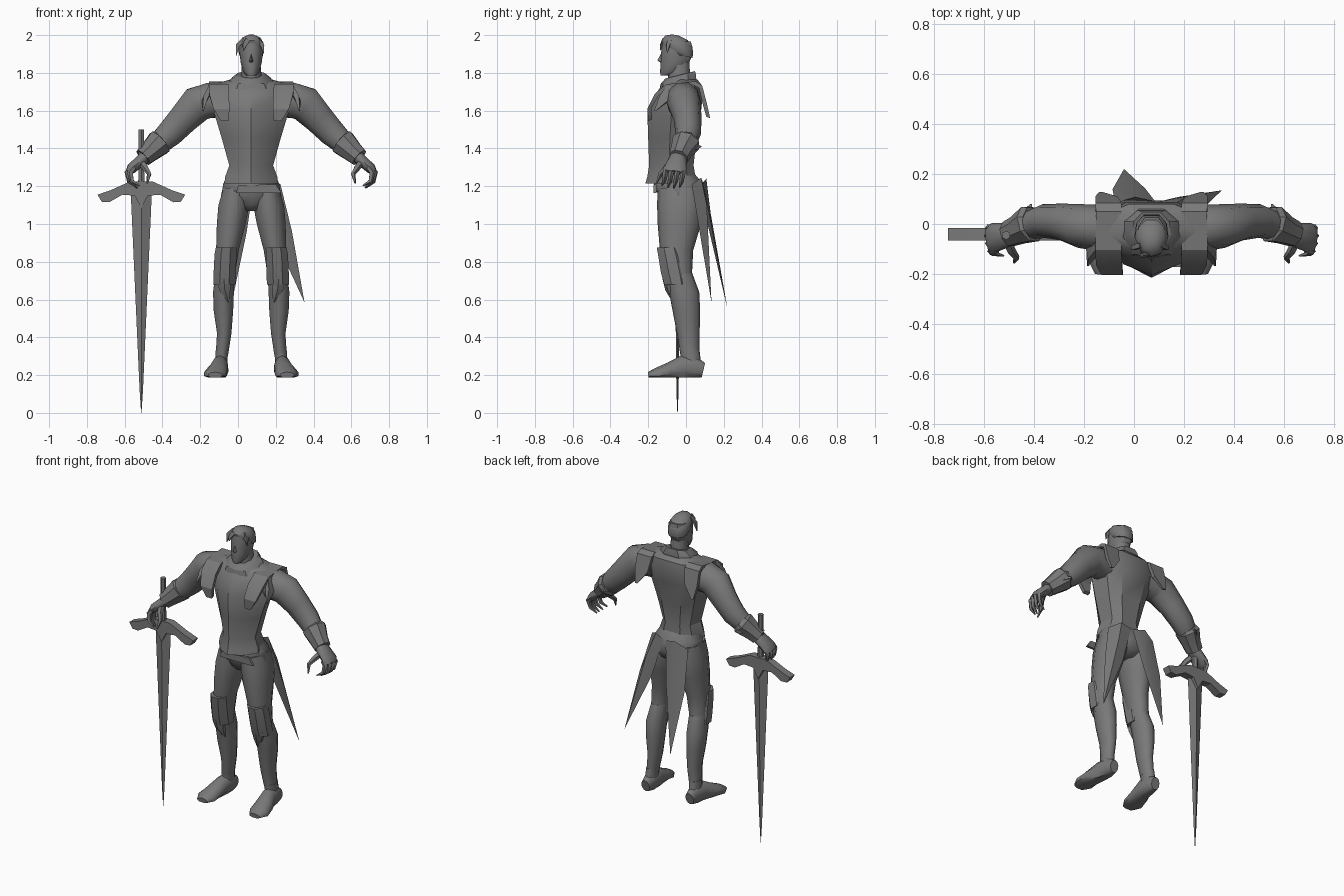
import bpy, bmesh, math
from mathutils import Vector as V

CX = 0.07  # body mirror plane
mat = bpy.data.materials.new("dark_grey")
mat.diffuse_color = (0.19, 0.19, 0.19, 1)


def make(name, verts, faces, angle=40):
    me = bpy.data.meshes.new(name)
    me.from_pydata([tuple(v) for v in verts], [], faces)
    bm = bmesh.new()
    bm.from_mesh(me)
    bmesh.ops.recalc_face_normals(bm, faces=bm.faces)
    bm.to_mesh(me)
    bm.free()
    me.materials.append(mat)
    ob = bpy.data.objects.new(name, me)
    bpy.context.collection.objects.link(ob)
    bpy.ops.object.select_all(action='DESELECT')
    ob.select_set(True)
    bpy.context.view_layer.objects.active = ob
    bpy.ops.object.shade_smooth_by_angle(angle=math.radians(angle))
    return ob


def bridge(name, rings, angle=40):
    n = len(rings[0])
    verts = [p for r in rings for p in r]
    faces = [(i * n + j, i * n + (j + 1) % n, (i + 1) * n + (j + 1) % n, (i + 1) * n + j)
             for i in range(len(rings) - 1) for j in range(n)]
    last = (len(rings) - 1) * n
    faces += [tuple(range(n)), tuple(range(last, last + n))]
    return make(name, verts, faces, angle)


def tube(name, secs, n=10, ref=(0, 1, 0), side=1, floor=None, flat=False, angle=55):
    """Loft ellipses (dx, y, z, a, b) along a path; b lies along ref."""
    pts = [V(s[:3]) for s in secs]
    rings = []
    for i, s in enumerate(secs):
        t = (pts[min(i + 1, len(pts) - 1)] - pts[max(i - 1, 0)]).normalized()
        if flat:
            t = V((0, 0, 1))
        u = V(ref).cross(t).normalized()
        w = t.cross(u)
        ring = []
        for k in range(n):
            a = 2 * math.pi * (k + 0.5) / n
            p = pts[i] + u * s[3] * math.cos(a) + w * s[4] * math.sin(a)
            if floor is not None:
                p.z = max(p.z, floor)
            ring.append(V((CX + side * p.x, p.y, p.z)))
        rings.append(ring)
    return bridge(name, rings, angle)


RIDGED = [(0, -1), (.55, -.7), (1, -.1), (.85, .65), (.45, 1)]
ROUND = [(0, -1), (.6, -.85), (1, -.15), (.9, .5), (.45, .95)]


def stack(name, secs, shape, tilt=0, angle=50):
    """Stack symmetric outlines (z, half_width, y_front, y_back)."""
    outline = shape + [(-x, y) for x, y in reversed(shape[1:])]
    rings = []
    for z, hw, f, b in secs:
        m, h = (f + b) / 2, (b - f) / 2
        rings.append([V((CX + hw * x, m + h * y, z + tilt * h * y)) for x, y in outline])
    return bridge(name, rings, angle)


def prism(name, outline, y, thick, angle=30):
    """Outline in x and z, thickened along y."""
    return bridge(name, [[V((x, y - thick, z)) for x, z in outline],
                         [V((x, y + thick, z)) for x, z in outline]], angle)


# torso, belt and hips
stack("torso", [(1.215, .142, -.215, .05), (1.25, .138, -.205, .05), (1.31, .116, -.195, .04),
                (1.45, .155, -.2, .055), (1.6, .2, -.205, .08), (1.68, .222, -.165, .088),
                (1.74, .2, -.125, .08), (1.765, .11, -.1, .06)], RIDGED, angle=30)
stack("belt", [(1.17, .15, -.165, .09), (1.18, .153, -.17, .095), (1.215, .148, -.17, .085),
               (1.225, .14, -.165, .08)], ROUND)
stack("hips", [(1.07, .05, -.1, .05), (1.1, .12, -.125, .085), (1.15, .16, -.15, .1),
               (1.22, .145, -.16, .09), (1.29, .11, -.15, .03)], ROUND)
prism("belt_plate", [(-.01, 1.165), (.0, 1.205), (.2, 1.21), (.23, 1.165)], -.165, .008)

# collar, neck and head
stack("collar", [(1.735, .13, -.14, .06), (1.765, .112, -.135, .058), (1.79, .078, -.11, .052)],
      ROUND, tilt=.25, angle=30)
stack("neck", [(1.72, .06, -.1, .03), (1.86, .048, -.09, .02)], ROUND)
stack("head", [(1.785, .026, -.135, -.07), (1.805, .042, -.137, -.03), (1.85, .055, -.135, .02),
               (1.89, .06, -.133, .035), (1.925, .064, -.13, .04), (1.965, .058, -.125, .03)], ROUND)
stack("hair", [(1.89, .062, -.075, .036), (1.915, .068, -.118, .042), (1.955, .066, -.13, .038),
               (1.985, .048, -.11, .012), (2.0, .018, -.075, -.035)], ROUND, tilt=-.2)
make("nose", [(CX, -.133, 1.9), (CX - .012, -.13, 1.86), (CX + .012, -.13, 1.86), (CX, -.152, 1.866),
              (CX, -.13, 1.852)], [(0, 1, 3), (0, 3, 2), (1, 4, 3), (2, 3, 4), (0, 2, 4, 1)])
for i, (x, y, z) in enumerate([(-.08, -.1, 1.89), (-.04, -.135, 1.92), (.066, -.1, 1.905)]):
    tube("hair_lock_%d" % i, [(x * .5, y * .85, 1.975, .018, .014), (x * .9, y * .95, 1.945, .014, .013),
                              (x, y, z, .002, .002)], n=4)

for side, tag in ((1, "left"), (-1, "right")):
    def limb(part, secs, **kw):
        return tube(tag + "_" + part, secs, side=side, **kw)

    # legs
    limb("thigh", [(.08, -.03, 1.19, .07, .12), (.092, -.028, 1.1, .086, .125),
                   (.106, -.035, 1.0, .08, .115), (.126, -.05, .86, .063, .088),
                   (.138, -.045, .74, .056, .077), (.145, -.02, .66, .052, .067)], flat=True)
    limb("shin", [(.138, -.04, .74, .054, .073), (.147, -.01, .64, .058, .08),
                  (.147, .002, .54, .054, .073), (.143, .012, .42, .04, .06),
                  (.155, .02, .31, .035, .05)], flat=True)
    # knee guard with a flared top and an inner point
    limb("knee_guard", [(.132, -.09, .875, .06, .07), (.136, -.082, .84, .063, .072),
                        (.14, -.062, .74, .064, .076), (.142, -.05, .68, .064, .07)],
         n=8, flat=True, angle=25)
    limb("knee_point", [(.145, -.09, .71, .042, .035), (.14, -.085, .65, .034, .025),
                        (.12, -.065, .585, .005, .006)], n=6, flat=True, angle=25)
    limb("ankle", [(.155, .02, .33, .036, .052), (.158, .025, .285, .034, .052),
                   (.16, .03, .23, .036, .06)], flat=True)
    limb("foot", [(.16, .092, .225, .03, .04), (.16, .05, .235, .04, .062),
                  (.165, -.02, .238, .046, .066), (.18, -.09, .22, .058, .046),
                  (.19, -.155, .205, .063, .034), (.19, -.2, .2, .038, .016)],
         ref=(0, 0, 1), floor=.187)

    # arms
    limb("arm", [(.14, -.015, 1.65, .09, .085), (.22, -.015, 1.655, .098, .092),
                 (.285, -.008, 1.635, .1, .088), (.36, .008, 1.555, .084, .074),
                 (.43, .012, 1.48, .075, .068), (.49, -.005, 1.425, .062, .058),
                 (.555, -.035, 1.37, .044, .042)])
    limb("bracer", [(.475, .002, 1.44, .064, .07), (.485, .0, 1.432, .075, .078),
                    (.535, -.025, 1.385, .06, .06), (.572, -.04, 1.352, .052, .054)],
         n=8, angle=25)
    limb("elbow_spike", [(.535, -.015, 1.385, .02, .035), (.5, .04, 1.41, .03, .025),
                         (.48, .08, 1.41, .004, .004)], n=4, ref=(0, 0, 1))

    # hands with curled fingers
    limb("palm", [(.545, -.035, 1.375, .035, .038), (.58, -.045, 1.34, .032, .05),
                  (.632, -.055, 1.295, .029, .06), (.652, -.06, 1.272, .016, .052)])
    for i in range(4):
        y = -.012 - i * .031
        d = (.004, 0, .004, .014)[i]
        limb("finger_%d" % i, [(.622, y, 1.3, .016, .014), (.655 - d, y - .004, 1.272, .017, .015),
                               (.645 - d, y - .012, 1.225, .013, .012),
                               (.605 - d, y - .022, 1.19 + d, .004, .004)], n=5)
    limb("thumb", [(.58, -.065, 1.325, .022, .02), (.562, -.105, 1.3, .018, .018),
                   (.54, -.135, 1.265, .013, .013), (.55, -.155, 1.215, .004, .004)], n=5)

    # shoulder straps, front to back: y, z, inner dx, outer dx
    path = [(-.2, 1.545, .12, .16), (-.205, 1.61, .115, .2), (-.165, 1.69, .118, .222),
            (-.105, 1.74, .12, .225), (.05, 1.755, .12, .222), (.085, 1.735, .12, .225),
            (.11, 1.64, .135, .225), (.128, 1.56, .195, .21)]
    rings = []
    for y, z, a, b in path:
        k = V((0, y + .03, z - 1.62)).normalized() * .022
        a, b = CX + side * a, CX + side * b
        rings.append([V((a, y, z)), V((b, y, z)), V((b, y, z)) - k, V((a, y, z)) - k])
    bridge(tag + "_shoulder_strap", rings, 25)
    # flap splaying outward from the front of the strap
    limb("shoulder_flap", [(.215, -.08, 1.72, .02, .035), (.245, -.12, 1.66, .018, .035),
                           (.255, -.165, 1.6, .004, .006)], n=4, angle=25)

# coat tails: root edges and tip
for name, a, b, m, tip in (
        ("back_tail", (-.075, .085, 1.2), (.085, .09, 1.22), (.015, .13, 1.06), (-.04, .22, .55)),
        ("side_tail", (.1, .09, 1.22), (.225, .03, 1.21), (.21, .11, 1.1), (.352, .135, .585))):
    a, b, m, tip = V(a), V(b), V(m), V(tip)
    p = a.lerp(tip, .4) + V((-.025, 0, 0))
    q = b.lerp(tip, .4) + V((.01, 0, 0))
    top = (a + b) / 2 + V((0, .02, .03))
    inner = m + V((0, -.03, 0))
    make(name, [a, top, b, q, tip, p, m, inner],
         [(0, 1, 6, 5), (1, 2, 3, 6), (5, 6, 4), (6, 3, 4), (0, 5, 7), (5, 4, 7), (4, 3, 7),
          (3, 2, 7), (2, 1, 0, 7)], 30)

# sword: blade, guard, grip
SX, SY = -.512, -.045


def diamond(z, a, b):
    return [V((SX + a, SY, z)), V((SX, SY + b, z)), V((SX - a, SY, z)), V((SX, SY - b, z))]


bridge("sword_blade", [diamond(0, .001, .001), diamond(.12, .009, .006), diamond(1.17, .056, .017)], 20)
half = [(0, 1.085), (.035, 1.15), (.1, 1.155), (.17, 1.115), (.21, 1.118), (.232, 1.155),
        (.16, 1.18), (.06, 1.225)]
outline = [(SX + x, z) for x, z in half] + [(SX - x, z) for x, z in reversed(half[1:])]
prism("sword_guard", outline, SY + .004, .025)
tube("sword_grip", [(SX - CX, SY, 1.2, .019, .019), (SX - CX, SY, 1.44, .016, .016),
                    (SX - CX, SY, 1.5, .018, .018)], n=6)
